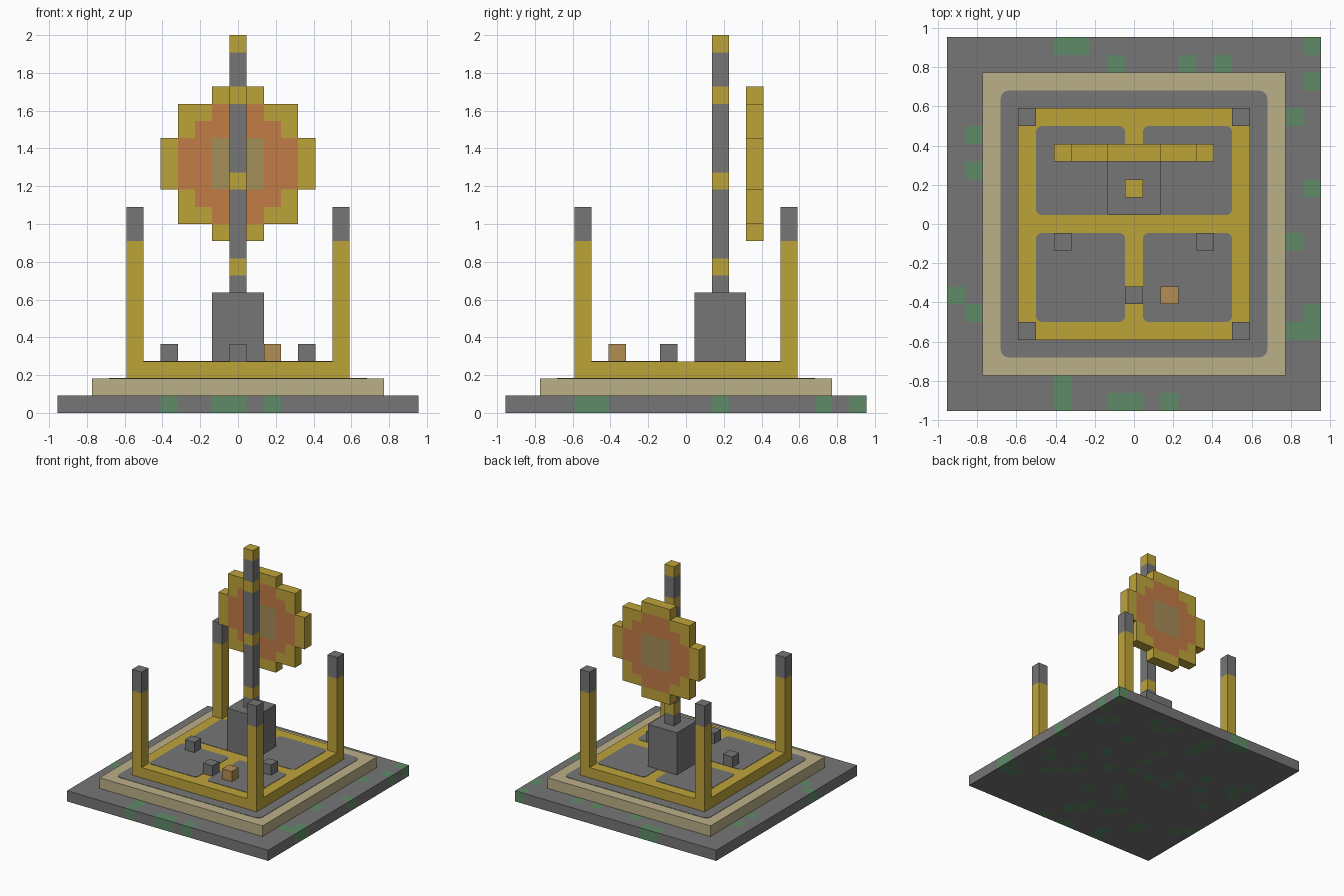
import bpy, bmesh, random
from mathutils import Vector, Matrix

U = 1 / 11  # side of one block

cube = bpy.data.objects.get("Cube")
if cube:
    bpy.data.objects.remove(cube, do_unlink=True)


def material(name, rgb):
    def linear(c):
        c /= 255
        return c / 12.92 if c <= 0.04045 else ((c + 0.055) / 1.055) ** 2.4
    color = [linear(c) for c in rgb] + [1]
    m = bpy.data.materials.new(name)
    m.use_nodes = True
    m.diffuse_color = color
    m.node_tree.nodes["Principled BSDF"].inputs["Base Color"].default_value = color
    return m


STONE = material("grey stone", (118, 118, 118))
MOSS = material("green moss", (96, 139, 104))
SAND = material("pale sandstone", (187, 176, 135))
GOLD = material("gold", (190, 164, 58))
COPPER = material("copper orange", (194, 124, 70))
BRONZE = material("dull bronze", (164, 142, 88))
CLAY = material("clay", (180, 142, 84))


def finish(bm, name, mats):
    bmesh.ops.recalc_face_normals(bm, faces=bm.faces)
    mesh = bpy.data.meshes.new(name)
    bm.to_mesh(mesh)
    bm.free()
    for m in mats:
        mesh.materials.append(m)
    obj = bpy.data.objects.new(name, mesh)
    bpy.context.collection.objects.link(obj)
    return obj


def box(name, lo, hi, mat, rounding=0):
    """Box between two corners in block units, with optional round vertical edges."""
    lo, hi = Vector(lo) * U, Vector(hi) * U
    bm = bmesh.new()
    bmesh.ops.create_cube(bm, size=1, matrix=Matrix.Translation((lo + hi) / 2)
                          @ Matrix.Diagonal((*(hi - lo), 1)))
    if rounding:
        upright = [e for e in bm.edges
                   if abs(e.verts[0].co.z - e.verts[1].co.z) > 0.001]
        bmesh.ops.bevel(bm, geom=upright, offset=rounding * U, segments=4,
                        profile=0.5, affect='EDGES')
    return finish(bm, name, [mat])


def blocks(name, cells):
    """Outer skin of unit blocks; cells maps (x, y, z) to a material."""
    mats = list(dict.fromkeys(cells.values()))
    bm = bmesh.new()
    for cell, mat in cells.items():
        centre = Vector(cell) + Vector((0, 0, 0.5))
        for axis in range(3):
            for sign in (-1, 1):
                n = Vector((0, 0, 0))
                n[axis] = sign
                if tuple(int(a + b) for a, b in zip(cell, n)) in cells:
                    continue
                p, q = Vector((n.y, n.z, n.x)), Vector((n.z, n.x, n.y))
                ring = (p + q, p - q, -p - q, q - p)
                face = bm.faces.new([bm.verts.new((centre + (n + r) / 2) * U)
                                     for r in ring])
                face.material_index = mats.index(mat)
    bmesh.ops.remove_doubles(bm, verts=bm.verts, dist=0.001)
    return finish(bm, name, mats)


# Mossy ground slab: patches on the open border, scattered ones underneath
patches = {(-4, 10), (-3, 10), (-1, 9), (3, 9), (5, 9), (10, 10), (10, 8),
           (9, 6), (-9, 5), (-9, 3), (10, 2), (9, -1), (-10, -4), (-9, -5),
           (10, -5), (10, -6), (9, -6), (-4, -9), (-4, -10), (-1, -10),
           (0, -10), (2, -10)}
random.seed(4)
patches |= {(random.randint(-8, 8), random.randint(-8, 8)) for _ in range(36)}
span = range(-10, 11)
blocks("ground_slab", {(x, y, 0): MOSS if (x, y) in patches else STONE
                       for x in span for y in span})

# Sandstone step with a stone inlay
box("sandstone_step", (-8.5, -8.5, 1), (8.5, 8.5, 2), SAND)
box("step_inlay", (-7.5, -7.5, 1.98), (7.5, 7.5, 2.03), STONE, 0.5)

# Gold platform with four stone panels
box("gold_platform", (-6.5, -6.5, 2), (6.5, 6.5, 3), GOLD)
for x, side in ((-5.5, "right"), (0.5, "left")):
    for y, end in ((-5.5, "front"), (0.5, "back")):
        box(f"floor_panel_{end}_{side}", (x, y, 2.98), (x + 5, y + 5, 3.03),
            STONE, 0.33)

# Corner posts with stone tops
for x, side in ((-6, "right"), (6, "left")):
    for y, end in ((-6, "front"), (6, "back")):
        blocks(f"corner_post_{end}_{side}",
               {(x, y, z): GOLD if z < 10 else STONE for z in range(3, 12)})

# Loose blocks on the floor
for name, x, y, mat in (("right_stone", -4, -1, STONE), ("left_stone", 4, -1, STONE),
                        ("front_stone", 0, -4, STONE), ("clay_block", 2, -4, CLAY)):
    blocks(name, {(x, y, 3): mat})

# Pedestal and banded mast
box("pedestal", (-1.5, 0.5, 3), (1.5, 3.5, 7), STONE)
blocks("mast", {(0, 2, z): GOLD if z in (8, 13, 18, 21) else STONE
                for z in range(7, 22)})

# Stepped disc behind the mast: half widths by distance from its middle row
rim = (4, 4, 3, 3, 1)
inner = (3, 3, 2, 1, -1)
disc = {}
for dz in range(-4, 5):
    row = abs(dz)
    for x in range(-rim[row], rim[row] + 1):
        if abs(x) <= 1 and row <= 1:
            mat = BRONZE
        else:
            mat = COPPER if abs(x) <= inner[row] else GOLD
        disc[x, 4, 14 + dz] = mat
blocks("sun_disc", disc)
